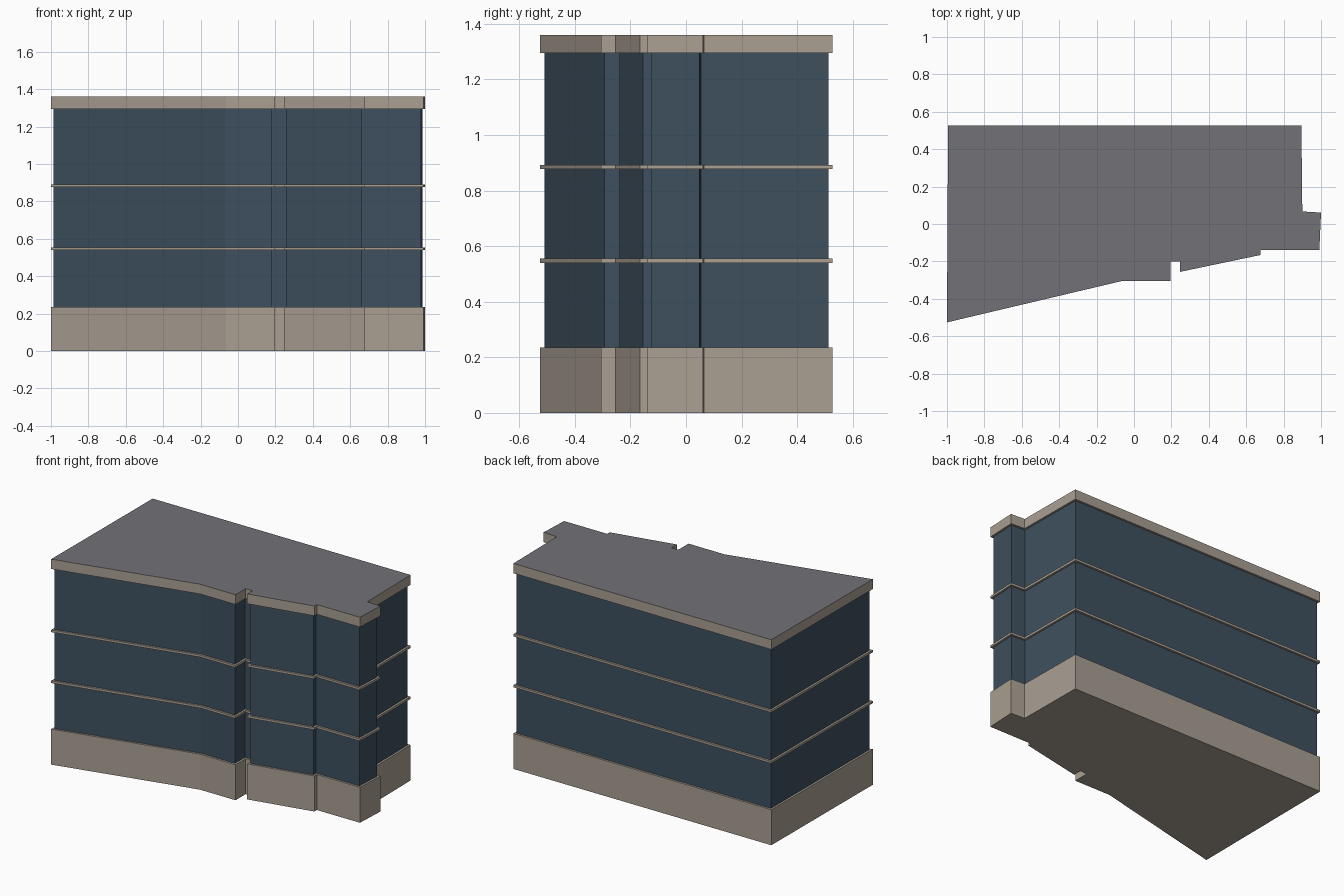
import bpy, bmesh
from mathutils import Vector

if "Cube" in bpy.data.objects:
    bpy.data.objects.remove(bpy.data.objects["Cube"])

# Building footprint, counter-clockwise from the front left corner
OUTLINE = [(-1.0, -0.526), (-0.065, -0.305), (0.196, -0.306), (0.196, -0.2),
           (0.246, -0.2), (0.246, -0.256), (0.675, -0.166), (0.675, -0.14),
           (0.991, -0.14), (1.0, 0.061), (0.9, 0.067), (0.895, 0.527), (-0.994, 0.527)]


def material(name, color):
    m = bpy.data.materials.new(name)
    m.diffuse_color = (*color, 1)
    m.use_nodes = True
    m.node_tree.nodes["Principled BSDF"].inputs["Base Color"].default_value = m.diffuse_color
    return m


STONE = material("taupe stone", (0.40, 0.345, 0.29))
GLASS = material("dark blue glass", (0.048, 0.08, 0.112))
ROOF = material("grey roofing", (0.165, 0.165, 0.185))


def inset(points, d):
    """Mitred inward offset of a counter-clockwise outline."""
    pts = [Vector(p) for p in points]
    out = []
    for i, p in enumerate(pts):
        a = (p - pts[i - 1]).normalized()
        b = (pts[(i + 1) % len(pts)] - p).normalized()
        n1, n2 = Vector((-a.y, a.x)), Vector((-b.y, b.x))
        out.append(p + (n1 + n2) * (d / (1 + n1.dot(n2))))
    return out


def prism(name, points, z0, z1, mat, top=None):
    bm = bmesh.new()
    low = [bm.verts.new((p[0], p[1], z0)) for p in points]
    high = [bm.verts.new((p[0], p[1], z1)) for p in points]
    bm.faces.new(low[::-1])
    cap = bm.faces.new(high)
    for i in range(len(points)):
        j = (i + 1) % len(points)
        bm.faces.new((low[i], low[j], high[j], high[i]))
    if top:
        cap.material_index = 1
    me = bpy.data.meshes.new(name)
    bm.to_mesh(me)
    bm.free()
    me.materials.append(mat)
    if top:
        me.materials.append(top)
    ob = bpy.data.objects.new(name, me)
    bpy.context.collection.objects.link(ob)


# Stone base, recessed glazing, floor bands and roof slab
prism("base", OUTLINE, 0, 0.235, STONE)
prism("glazing", inset(OUTLINE, 0.0135), 0.235, 1.295, GLASS)
for k, z in enumerate((0.54, 0.877)):
    prism(f"floor_band_{k + 1}", OUTLINE, z, z + 0.015, STONE)
prism("roof_slab", OUTLINE, 1.295, 1.36, STONE, ROOF)
